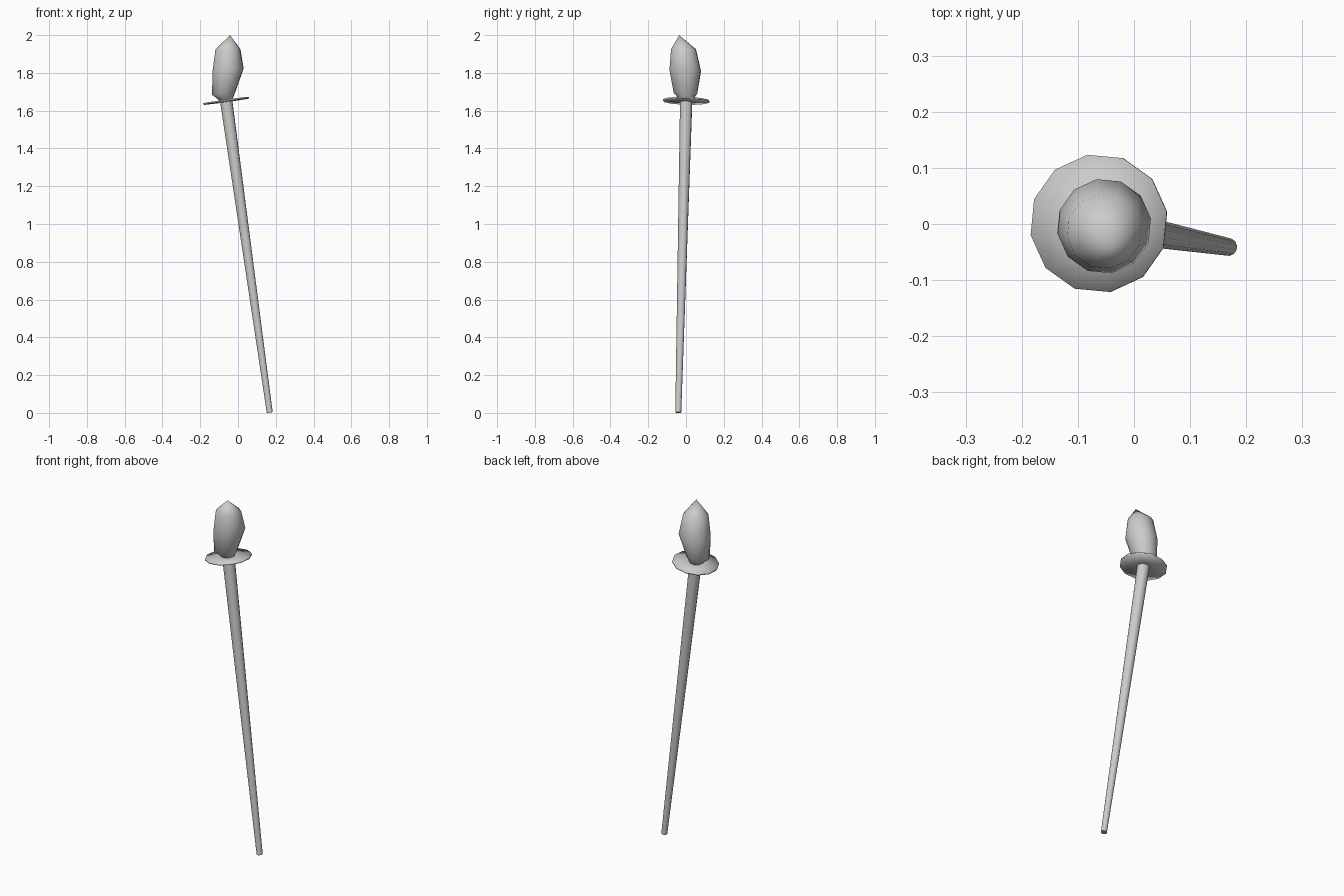
import bpy, bmesh, math
from mathutils import Vector

if "Cube" in bpy.data.objects:
    bpy.data.objects.remove(bpy.data.objects["Cube"])

SIDES = 12
BASE = Vector((0.168, -0.041, 0.002))
DISC = Vector((-0.0625, 0.001, 1.652))
AXIS = (DISC - BASE).normalized()
# ring frame perpendicular to the leaning axis
U = (Vector((1, 0, 0)) - AXIS * AXIS.x).normalized()
V = AXIS.cross(U)
PHASE = math.radians(9.5)


def ring(bm, centre, radius, flat=False):
    u, v = (Vector((1, 0, 0)), Vector((0, 1, 0))) if flat else (U, V)
    verts = []
    for i in range(SIDES):
        a = PHASE + 2 * math.pi * i / SIDES
        verts.append(bm.verts.new(Vector(centre) + radius * (u * math.cos(a) + v * math.sin(a))))
    return verts


def loft(name, rings, cap_bottom=False, tip=None, smooth_angle=60):
    """Skin a list of (centre, radius, flat) rings, optionally closed by a cap or a tip."""
    bm = bmesh.new()
    loops = [ring(bm, *r) for r in rings]
    for a, b in zip(loops, loops[1:]):
        for i in range(SIDES):
            j = (i + 1) % SIDES
            bm.faces.new((a[i], a[j], b[j], b[i]))
    if cap_bottom:
        bm.faces.new(loops[0][::-1])
    if tip:
        t = bm.verts.new(tip)
        top = loops[-1]
        for i in range(SIDES):
            bm.faces.new((top[i], top[(i + 1) % SIDES], t))
    mesh = bpy.data.meshes.new(name)
    bm.to_mesh(mesh)
    bm.free()
    ob = bpy.data.objects.new(name, mesh)
    bpy.context.collection.objects.link(ob)
    bpy.ops.object.select_all(action='DESELECT')
    ob.select_set(True)
    bpy.context.view_layer.objects.active = ob
    bpy.ops.object.shade_smooth_by_angle(angle=math.radians(smooth_angle))
    return ob


def on_axis(offset):
    return DISC + AXIS * offset


# tapered handle
loft("handle", [(BASE, 0.016, False), (on_axis(-0.006), 0.033, False)], cap_bottom=True)

# thin collar disc, open where the handle and flame join it
loft("collar_disc", [
    (on_axis(-0.006), 0.033, False),
    (on_axis(-0.004), 0.124, False),
    (on_axis(0.004), 0.124, False),
    (on_axis(0.006), 0.035, False),
], smooth_angle=180)

# flame bud with its tip leaning to one side
loft("flame", [
    (on_axis(0.006), 0.035, False),
    ((-0.075, -0.003, 1.692), 0.063, False),
    ((-0.053, -0.004, 1.812), 0.085, False),
    ((-0.053, -0.013, 1.925), 0.067, True),
], tip=(-0.042, -0.036, 2.0), smooth_angle=180)
